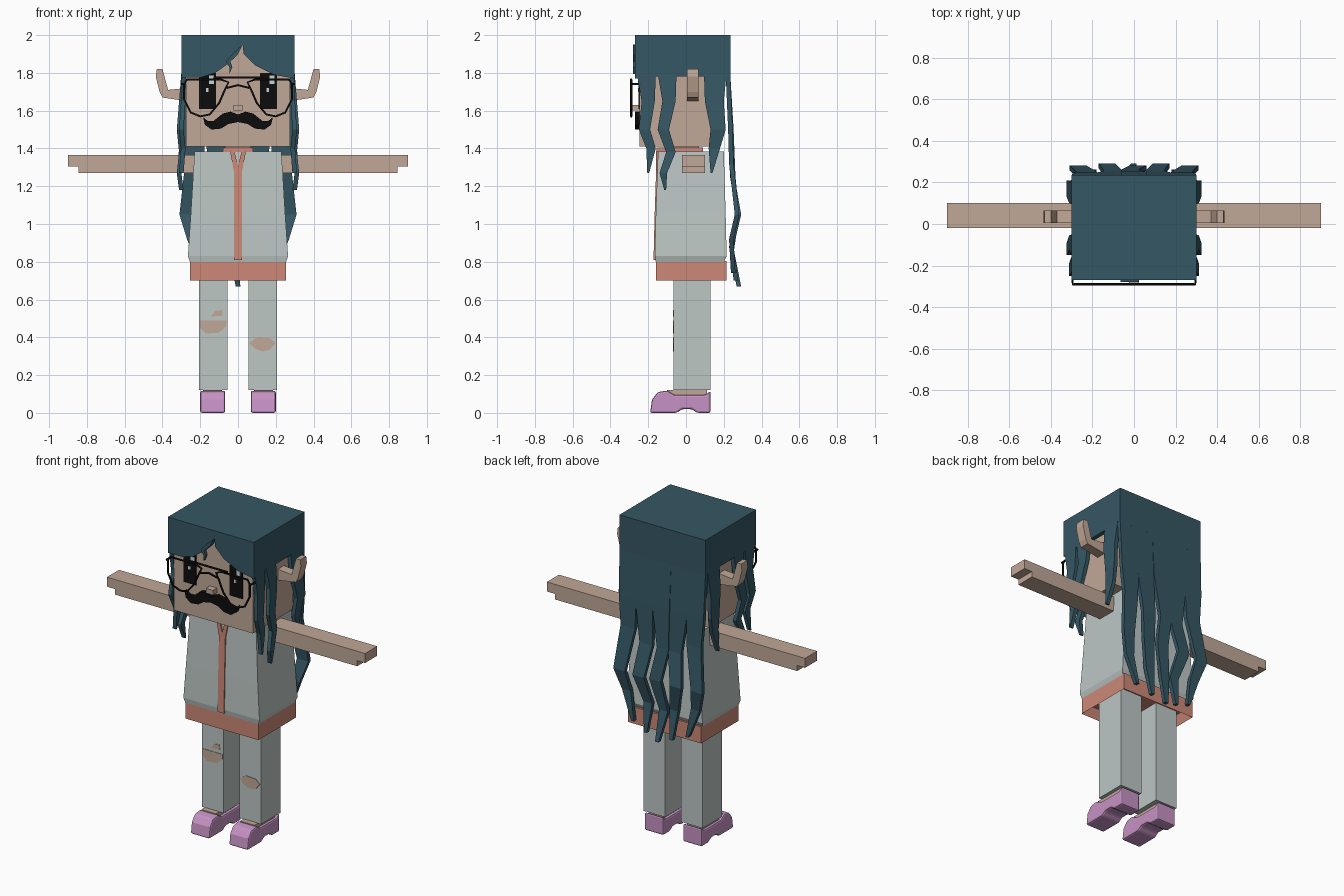
import bpy
import bmesh

start_cube = bpy.data.objects.get("Cube")
if start_cube:
    bpy.data.objects.remove(start_cube, do_unlink=True)


def to_linear(channel):
    value = channel / 255
    return value / 12.92 if value <= 0.04045 else ((value + 0.055) / 1.055) ** 2.4


def make_material(name, *srgb):
    material = bpy.data.materials.new(name)
    colour = [to_linear(channel) for channel in srgb] + [1]
    material.use_nodes = True
    material.diffuse_color = colour
    shader = material.node_tree.nodes["Principled BSDF"]
    shader.inputs["Base Color"].default_value = colour
    shader.inputs["Roughness"].default_value = 0.9
    return material


skin = make_material("skin", 193, 168, 151)
hair = make_material("teal hair", 53, 87, 100)
cloth = make_material("pale grey cloth", 189, 199, 197)
coral = make_material("coral", 204, 137, 119)
purple = make_material("purple shoe", 198, 146, 196)
black = make_material("black", 12, 12, 12)
white = make_material("pale glint", 200, 210, 214)


def finish(name, material, bm, mirror):
    """Turn the bmesh into an object, optionally mirrored across x."""
    bmesh.ops.recalc_face_normals(bm, faces=bm.faces)
    mesh = bpy.data.meshes.new(name)
    bm.to_mesh(mesh)
    bm.free()
    mesh.materials.append(material)
    part = bpy.data.objects.new(name, mesh)
    bpy.context.collection.objects.link(part)
    if mirror:
        modifier = part.modifiers.new("Mirror", "MIRROR")
        modifier.use_mirror_merge = False
    return part


def loft(name, material, rings, mirror=False):
    """Join rectangles (x_min, x_max, y_min, y_max, z) into a closed solid."""
    bm = bmesh.new()
    loops = []
    for left, right, front, back, z in rings:
        corners = ((left, front), (right, front), (right, back), (left, back))
        loops.append([bm.verts.new((x, y, z)) for x, y in corners])
    for lower, upper in zip(loops, loops[1:]):
        for i in range(4):
            j = (i + 1) % 4
            bm.faces.new((lower[i], lower[j], upper[j], upper[i]))
    bm.faces.new(loops[0])
    bm.faces.new(loops[-1])
    return finish(name, material, bm, mirror)


def box(name, material, left, right, front, back, bottom, top, mirror=False):
    sides = (left, right, front, back)
    return loft(name, material, [(*sides, bottom), (*sides, top)], mirror)


def prism(name, material, axis, outline, low, high, mirror=False):
    """Extrude an outline along x (outline in y, z) or y (outline in x, z)."""
    bm = bmesh.new()

    def place(point, depth):
        u, z = point
        return (depth, u, z) if axis == "x" else (u, depth, z)

    near = [bm.verts.new(place(point, low)) for point in outline]
    far = [bm.verts.new(place(point, high)) for point in outline]
    bm.faces.new(near)
    bm.faces.new(far)
    for i in range(len(outline)):
        j = (i + 1) % len(outline)
        bm.faces.new((near[i], near[j], far[j], far[i]))
    return finish(name, material, bm, mirror)


def strand(name, side, path, mirror=True):
    """Zigzag lock of hair; path holds (position, z, outward offset, half width)."""
    rings = []
    thick = 0.012
    for u, z, offset, half in path:
        across = (u - half, u + half)
        depth = (offset - thick, offset + thick)
        rings.append((*depth, *across, z) if side == "x" else (*across, *depth, z))
    return loft(name, hair, rings, mirror)


def wire(name, points, cyclic, mirror=True):
    """Thin black tube through the points."""
    curve = bpy.data.curves.new(name, "CURVE")
    curve.dimensions = "3D"
    curve.bevel_depth = 0.006
    curve.bevel_resolution = 1
    spline = curve.splines.new("POLY")
    spline.points.add(len(points) - 1)
    for target, point in zip(spline.points, points):
        target.co = (*point, 1)
    spline.use_cyclic_u = cyclic
    curve.materials.append(black)
    part = bpy.data.objects.new(name, curve)
    bpy.context.collection.objects.link(part)
    if mirror:
        part.modifiers.new("Mirror", "MIRROR").use_mirror_merge = False


# Head, neck, nose and ears
box("head", skin, -.275, .275, -.245, .155, 1.41, 1.97)
box("neck", skin, -.07, .07, -.08, .07, 1.37, 1.42)
box("nose", skin, -.025, .025, -.285, -.24, 1.6, 1.63)
prism("ears", skin, "y", [(.27, 1.65), (.4, 1.67), (.415, 1.7), (.435, 1.78),
      (.43, 1.82), (.4, 1.82), (.37, 1.71), (.27, 1.72)], .005, .065, True)

# Eyes with glints
box("eyes", black, .117, .206, -.251, -.244, 1.61, 1.8, True)
for centre in (-.14, .18):
    box("eye_glint", white, centre - .013, centre + .013, -.254, -.25, 1.74, 1.785)
    box("small_eye_glint", white, centre - .03, centre - .015, -.254, -.25, 1.7, 1.72)

# Moustache
prism("moustache", black, "y", [(0, 1.58), (.04, 1.595), (.08, 1.585), (.13, 1.545),
      (.16, 1.545), (.185, 1.565), (.175, 1.525), (.14, 1.5), (.09, 1.505),
      (.05, 1.53), (0, 1.54)], -.27, -.24, True)

# Glasses
lens_y = -.29
lens = [(.05, 1.75), (.09, 1.765), (.27, 1.765), (.285, 1.74), (.285, 1.66), (.25, 1.59),
        (.2, 1.57), (.15, 1.58), (.1, 1.64), (.07, 1.71)]
wire("lens_frames", [(x, lens_y, z) for x, z in lens], True)
wire("brow_bar", [(-.13, lens_y, 1.775), (.13, lens_y, 1.775)], False, False)
wire("nose_bridge", [(-.06, lens_y, 1.72), (0, lens_y, 1.735), (.06, lens_y, 1.72)], False, False)
wire("temples", [(.285, lens_y, 1.74), (.295, lens_y, 1.74), (.295, -.24, 1.74)], False)

# Hair cap, arched fringe and loose lock
box("hair_cap", hair, -.3, .3, -.235, .235, 1.78, 2)
prism("fringe", hair, "y", [(-.3, 2), (-.3, 1.775), (-.2, 1.775), (-.12, 1.8), (-.05, 1.85),
      (0, 1.9), (.025, 1.95), (.03, 1.9), (.09, 1.84), (.19, 1.79), (.3, 1.77), (.3, 2)],
      -.27, -.23)
prism("fringe_lock", hair, "y", [(.025, 1.95), (-.02, 1.91), (-.065, 1.86), (-.045, 1.83),
      (-.045, 1.795), (-.03, 1.83), (-.04, 1.86), (0, 1.9)], -.28, -.262)

# Side strands in front of and behind the ears
strand("temple_strands", "x", [(-.21, 1.8, .288, .05), (-.2, 1.65, .29, .035),
       (-.22, 1.5, .3, .03), (-.185, 1.4, .29, .025), (-.2, 1.27, .3, .005)])
strand("cheek_strands", "x", [(-.1, 1.8, .288, .05), (-.09, 1.65, .3, .035),
       (-.12, 1.5, .312, .03), (-.08, 1.38, .3, .025), (-.12, 1.27, .312, .02),
       (-.11, 1.18, .3, .005)])
strand("rear_side_strands", "x", [(.155, 1.8, .288, .06), (.15, 1.65, .3, .05),
       (.17, 1.5, .312, .04), (.15, 1.4, .3, .03), (.135, 1.27, .312, .005)])

# Long strands down the back
strand("outer_back_strands", "y", [(.24, 1.8, .222, .06), (.235, 1.5, .235, .06),
       (.23, 1.32, .24, .05), (.27, 1.05, .27, .04), (.24, .92, .24, .03), (.19, .74, .25, .01)])
strand("inner_back_strands", "y", [(.12, 1.8, .222, .06), (.12, 1.5, .235, .06),
       (.1, 1.25, .245, .045), (.13, 1.05, .28, .04), (.09, .88, .24, .03), (.09, .7, .265, .01)])
strand("centre_back_strand", "y", [(0, 1.8, .222, .06), (0, 1.5, .24, .06),
       (-.02, 1.25, .25, .04), (.02, 1.05, .27, .04), (-.02, .86, .242, .03), (0, .67, .28, .012)],
       False)

# Jacket with collar and front opening
loft("jacket", cloth, [(-.255, .255, -.16, .2, .8), (-.265, .265, -.165, .215, .83),
     (-.25, .25, -.16, .21, 1.05), (-.23, .23, -.148, .2, 1.385)])
loft("front_strip", coral, [(-.022, .022, -.172, -.1, .81), (-.022, .022, -.166, -.1, 1.05),
     (-.022, .022, -.158, -.1, 1.29)])
prism("lapels", coral, "y", [(0, 1.27), (.022, 1.28), (.042, 1.385), (.02, 1.385), (0, 1.31)],
      -.158, -.12, True)
box("collar", coral, -.08, .08, -.155, .09, 1.38, 1.405)

# Waistband, hollow from below
band = box("waistband", coral, -.255, .255, -.16, .215, .7, .805)
bm = bmesh.new()
bm.from_mesh(band.data)
base = min(bm.faces, key=lambda face: face.calc_center_median().z)
bmesh.ops.inset_region(bm, faces=[base], thickness=.03)
bmesh.ops.translate(bm, verts=base.verts, vec=(0, 0, .06))
bm.to_mesh(band.data)
bm.free()

# Arms with a stepped hand
prism("arms", skin, "y", [(.2, 1.27), (.845, 1.27), (.845, 1.305), (.9, 1.305),
      (.9, 1.365), (.2, 1.365)], -.02, .1, True)

# Trouser legs with torn knees
box("trouser_legs", cloth, .055, .207, -.065, .13, .12, .78, True)
tears = {
    "right_knee_tear": [(-.2, .49), (-.2, .45), (-.17, .42), (-.1, .425), (-.06, .46), (-.06, .49)],
    "right_small_tear": [(-.145, .51), (-.08, .515), (-.085, .545), (-.12, .54)],
    "left_knee_tear": [(.06, .37), (.09, .34), (.13, .325), (.17, .335), (.2, .37), (.17, .395),
                       (.1, .4)],
}
for name, outline in tears.items():
    prism(name, skin, "y", outline, -.068, -.062)

# Feet and shoes
box("feet", skin, .085, .185, -.1, .11, .08, .122, True)
shoes = prism("shoes", purple, "x", [(-.19, 0), (-.05, 0), (-.02, .02), (.03, .02), (.06, 0),
              (.13, 0), (.13, .115), (.1, .095), (-.06, .095), (-.1, .118), (-.15, .11),
              (-.18, .07)], .068, .2, True)
bevel = shoes.modifiers.new("Bevel", "BEVEL")
bevel.width = .01
bevel.segments = 2
